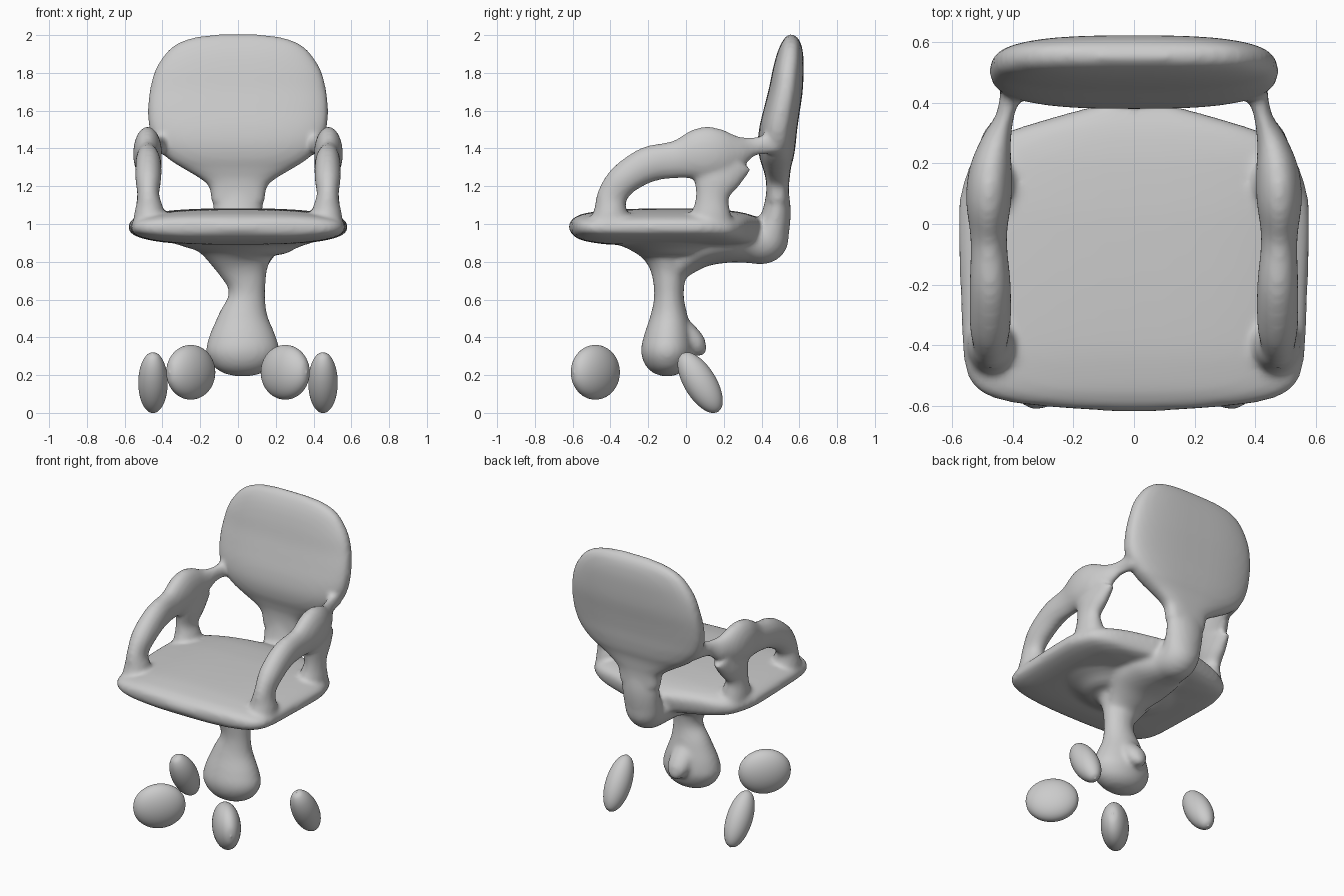
import bpy, bmesh, math
from mathutils import Vector

SIDES = 48   # vertices per cross-section
STEPS = 5    # smoothing steps between stations


def spline(rows):
    """Catmull-Rom resample of station rows (x, y, z, half_width, half_depth)."""
    out = []
    for i in range(len(rows) - 1):
        p0, p1 = rows[max(i - 1, 0)], rows[i]
        p2, p3 = rows[i + 1], rows[min(i + 2, len(rows) - 1)]
        for k in range(STEPS):
            t = k / STEPS
            out.append([0.5 * (2 * b + (c - a) * t + (2 * a - 5 * b + 4 * c - d) * t * t
                               + (3 * b - a - 3 * c + d) * t ** 3)
                        for a, b, c, d in zip(p0, p1, p2, p3)])
    out.append(list(rows[-1]))
    return out


def loft(name, rows, power=2.0):
    """Skin superellipse rings along a path; half_width runs along x."""
    rows = spline(rows)
    pts = [Vector(r[:3]) for r in rows]
    bm = bmesh.new()
    rings = []
    for i, r in enumerate(rows):
        tangent = (pts[min(i + 1, len(pts) - 1)] - pts[max(i - 1, 0)]).normalized()
        side = Vector((1, 0, 0))
        side = (side - tangent * side.dot(tangent)).normalized()
        up = tangent.cross(side)
        w, h = max(r[3], 0.003), max(r[4], 0.003)
        ring = []
        for k in range(SIDES):
            a = 2 * math.pi * k / SIDES
            c, s = math.cos(a), math.sin(a)
            u = math.copysign(abs(c) ** (2 / power), c) * w
            v = math.copysign(abs(s) ** (2 / power), s) * h
            ring.append(bm.verts.new(pts[i] + side * u + up * v))
        rings.append(ring)
    for a, b in zip(rings, rings[1:]):
        for k in range(SIDES):
            n = (k + 1) % SIDES
            bm.faces.new((a[k], a[n], b[n], b[k]))
    bm.faces.new(rings[0])
    bm.faces.new(rings[-1])
    bmesh.ops.recalc_face_normals(bm, faces=bm.faces)
    for f in bm.faces:
        f.smooth = True
    mesh = bpy.data.meshes.new(name)
    bm.to_mesh(mesh)
    bm.free()
    obj = bpy.data.objects.new(name, mesh)
    bpy.context.collection.objects.link(obj)
    return obj


def blob(name, a, b, w, h):
    """Ellipsoid stretched between points a and b."""
    a, b = Vector(a), Vector(b)
    rows = []
    for k in range(9):
        t = math.pi * k / 8
        p = a.lerp(b, (1 - math.cos(t)) / 2)
        rows.append((*p, w * math.sin(t), h * math.sin(t)))
    return loft(name, rows)


body = []   # parts that melt into one soft shell

# Seat cushion, lofted front to back: (y, half width, centre z, half height)
seat = [(-.62, .04, .985, .01), (-.607, .24, .985, .035), (-.588, .41, .985, .052),
        (-.555, .505, .984, .068), (-.50, .55, .983, .08), (-.40, .567, .983, .092),
        (-.20, .575, .985, .097), (0, .58, .985, .098), (.10, .573, .984, .096),
        (.20, .54, .98, .094), (.25, .505, .978, .09), (.30, .425, .974, .085),
        (.34, .30, .968, .078), (.38, .15, .96, .07)]
body.append(loft("seat", [(0, y, z, w, h) for y, w, z, h in seat], 2.6))

# Backrest, lofted bottom to top: (z, centre y, half width, half thickness)
back = [(1.12, .485, .14, .06), (1.20, .485, .155, .06), (1.25, .485, .215, .065),
        (1.30, .482, .30, .075), (1.35, .48, .375, .09), (1.42, .48, .437, .10),
        (1.50, .488, .468, .10), (1.60, .507, .477, .095), (1.70, .527, .468, .09),
        (1.80, .54, .444, .083), (1.88, .55, .40, .073), (1.94, .556, .345, .058),
        (1.975, .556, .275, .042), (1.993, .555, .20, .026), (2.003, .555, .12, .012)]
body.append(loft("backrest", [(0, y, z, w, t) for z, y, w, t in back], 2.8))

# Bracket running from the stem, under the seat and up to the backrest
body.append(loft("back_bracket", [
    (.035, -.10, .70, .09, .06), (.03, -.03, .80, .14, .09), (.02, .08, .88, .20, .11),
    (.01, .22, .92, .20, .125), (0, .33, .912, .15, .118), (0, .42, .915, .125, .122),
    (0, .46, .98, .125, .09), (0, .482, 1.08, .13, .073), (0, .485, 1.20, .14, .055)]))

# Stem: bulbous foot, narrow neck, flare into the seat underside
body.append(loft("stem", [
    (.025, -.10, .194, .03, .02), (.025, -.10, .21, .10, .07), (.025, -.10, .25, .158, .113),
    (.025, -.10, .32, .193, .138), (.025, -.095, .40, .178, .128), (.03, -.09, .50, .137, .102),
    (.045, -.09, .60, .10, .08), (.045, -.09, .68, .102, .082), (.03, -.09, .76, .135, .10),
    (.02, -.09, .82, .18, .14), (.02, -.09, .87, .28, .22), (.02, -.09, .92, .42, .34),
    (.02, -.09, .96, .46, .38)]))

# Small ridge on the back of the stem foot
body.append(loft("stem_ridge", [
    (.025, -.06, .56, .03, .02), (.025, -.02, .46, .07, .05), (.025, .03, .39, .075, .06),
    (.025, .07, .345, .06, .05), (.025, .105, .325, .02, .02)]))

for label, s in (("right", 1), ("left", -1)):
    # Armrest: front post sweeping up and back to the backrest
    arm = [(.47, -.40, .98, .09, .12), (.47, -.40, 1.08, .075, .085),
           (.475, -.39, 1.15, .058, .08), (.475, -.33, 1.235, .068, .085),
           (.475, -.20, 1.315, .068, .095), (.48, -.05, 1.342, .06, .10),
           (.48, .08, 1.37, .075, .14), (.473, .18, 1.375, .07, .132),
           (.455, .27, 1.385, .05, .09), (.425, .36, 1.41, .03, .05),
           (.40, .47, 1.43, .04, .06)]
    body.append(loft("armrest_" + label, [(s * r[0], *r[1:]) for r in arm]))
    # Rear armrest post, fanning out into the arm
    post = [(.465, .13, .97, .085, .13), (.47, .135, 1.07, .075, .10),
            (.478, .14, 1.15, .056, .088), (.47, .16, 1.24, .062, .13),
            (.46, .19, 1.34, .055, .165)]
    body.append(loft("rear_post_" + label, [(s * r[0], *r[1:]) for r in post]))
    # Floating castors: front pair point outward, rear pair lean down and back
    blob("front_castor_" + label, (s * .135, -.365, .215), (s * .365, -.595, .215), .085, .145)
    blob("rear_castor_" + label, (s * .45, -.02, .315), (s * .45, .17, .005), .078, .085)

# Melt the seat, back, arms and stem together into a single smooth body
bpy.ops.object.select_all(action='DESELECT')
for o in body:
    o.select_set(True)
bpy.context.view_layer.objects.active = body[0]
bpy.ops.object.join()
chair = bpy.context.view_layer.objects.active
chair.name = "chair_body"
remesh = chair.modifiers.new("fuse", 'REMESH')
remesh.mode = 'VOXEL'
remesh.voxel_size = 0.014
remesh.use_smooth_shade = True
soften = chair.modifiers.new("soften", 'SMOOTH')
soften.factor = 0.5
soften.iterations = 8
